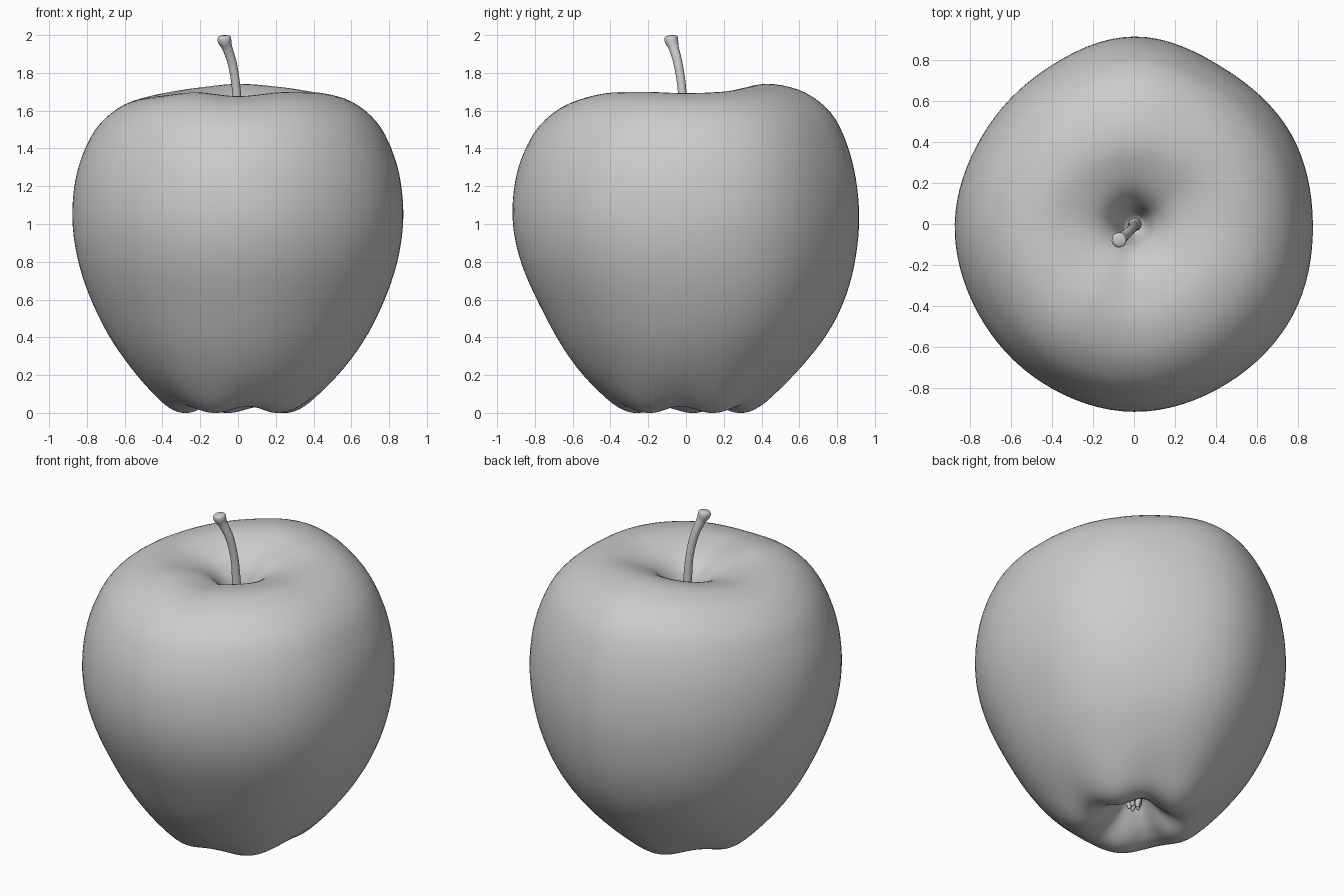
import bpy, bmesh, math
from mathutils import Vector

if "Cube" in bpy.data.objects:
    bpy.data.objects.remove(bpy.data.objects["Cube"])


def spline(pts, steps, closed=False):
    """Catmull-Rom resampling of a list of tuples."""
    p = [Vector(q) for q in pts]
    n = len(p)
    get = (lambda i: p[i % n]) if closed else (lambda i: p[max(0, min(n - 1, i))])
    out = []
    for i in range(n if closed else n - 1):
        a, b, c, d = get(i - 1), get(i), get(i + 1), get(i + 2)
        for k in range(steps):
            t = k / steps
            out.append(0.5 * (2 * b + (c - a) * t + (2 * a - 5 * b + 4 * c - d) * t * t
                              + (3 * b - a - 3 * c + d) * t ** 3))
    return out if closed else out + [p[-1]]


def skin(name, rings):
    """Smooth closed skin over rings of points, capped by a fan at each end."""
    bm = bmesh.new()
    vr = [[bm.verts.new(c) for c in ring] for ring in rings]
    n = len(vr[0])
    for a, b in zip(vr, vr[1:]):
        for j in range(n):
            k = (j + 1) % n
            bm.faces.new((a[j], a[k], b[k], b[j]))
    for ring in (vr[0], vr[-1]):
        tip = bm.verts.new(sum((v.co for v in ring), Vector()) / n)
        for j in range(n):
            bm.faces.new((ring[j], ring[(j + 1) % n], tip))
    bmesh.ops.recalc_face_normals(bm, faces=bm.faces)
    me = bpy.data.meshes.new(name)
    bm.to_mesh(me)
    bm.free()
    me.shade_smooth()
    ob = bpy.data.objects.new(name, me)
    bpy.context.collection.objects.link(ob)
    return ob


def tube(name, path, sides=16):
    """Round tube along (x, y, z, radius) points."""
    pts = spline(path, 5)
    rings = []
    for i, q in enumerate(pts):
        d = (pts[min(i + 1, len(pts) - 1)] - pts[max(i - 1, 0)]).to_3d().normalized()
        u = d.cross(Vector((0.3, 1, 0.1))).normalized()
        v = d.cross(u)
        rings.append([q.to_3d() + q.w * (u * math.cos(math.tau * j / sides)
                                         + v * math.sin(math.tau * j / sides))
                      for j in range(sides)])
    return skin(name, rings)


# Fruit body: profile from calyx basin, over the side, into the stem cavity
profile = [(0.006, 0.2), (0.05, 0.19), (0.11, 0.12), (0.18, 0.055), (0.26, 0.018),
           (0.345, 0.03), (0.44, 0.1), (0.57, 0.24), (0.695, 0.42), (0.796, 0.63),
           (0.858, 0.83), (0.883, 1.03), (0.868, 1.23), (0.82, 1.4), (0.74, 1.545),
           (0.61, 1.65), (0.45, 1.695), (0.31, 1.682), (0.185, 1.635), (0.11, 1.56),
           (0.075, 1.47), (0.045, 1.39), (0.006, 1.37)]
# Outline radius seen from above and shoulder height offset, every 30 degrees
shape = [(0.875, -0.004), (0.885, 0.005), (0.878, 0.03), (0.915, 0.045), (0.87, 0.025),
         (0.858, 0), (0.877, -0.02), (0.88, -0.015), (0.898, 0), (0.92, -0.02),
         (0.905, 0), (0.897, 0.003)]
around = spline(shape, 8, True)
LOBE = math.radians(29)

rings = []
for r0, z0 in spline(profile, 4):
    ring = []
    for j, (out, lift) in enumerate(around):
        a = math.tau * j / len(around)
        # five soft lobes under the fruit
        low = math.exp(-(z0 / 0.17) ** 2) * min(1, r0 / 0.2)
        wave = math.cos(5 * (a - LOBE))
        r = r0 * out / 0.883
        x, y = r * math.cos(a), r * math.sin(a)
        # the back bulges lower than the front
        y += 0.03 * math.exp(-((z0 - 0.5) / 0.32) ** 2)
        top = max(0, min(1, (z0 - 1.1) / 0.5))
        top = top * top * (3 - 2 * top) * min(1, r0 / 0.35)
        ring.append((x, y, z0 - 0.017 * wave * low + lift * top))
    rings.append(ring)
skin("apple_body", rings)

# Stem, leaning to the front left and flaring at the tip
tube("stem", [(0.005, 0.0, 1.34, 0.035), (0.0, -0.01, 1.5, 0.027), (-0.008, -0.02, 1.7, 0.023),
              (-0.028, -0.04, 1.84, 0.024), (-0.056, -0.064, 1.93, 0.027),
              (-0.07, -0.076, 1.968, 0.036), (-0.075, -0.08, 1.99, 0.034),
              (-0.076, -0.081, 1.998, 0.018)])

# Dried sepals in the basin underneath
for i in range(5):
    a = LOBE + math.tau * i / 5
    c, s = math.cos(a), math.sin(a)
    tube(f"sepal_{i + 1}", [(0.03 * c, 0.03 * s, 0.21, 0.018), (0.035 * c, 0.035 * s, 0.16, 0.018),
                            (0.025 * c, 0.025 * s, 0.125, 0.014),
                            (0.035 * c, 0.035 * s, 0.11, 0.005)], 8)
